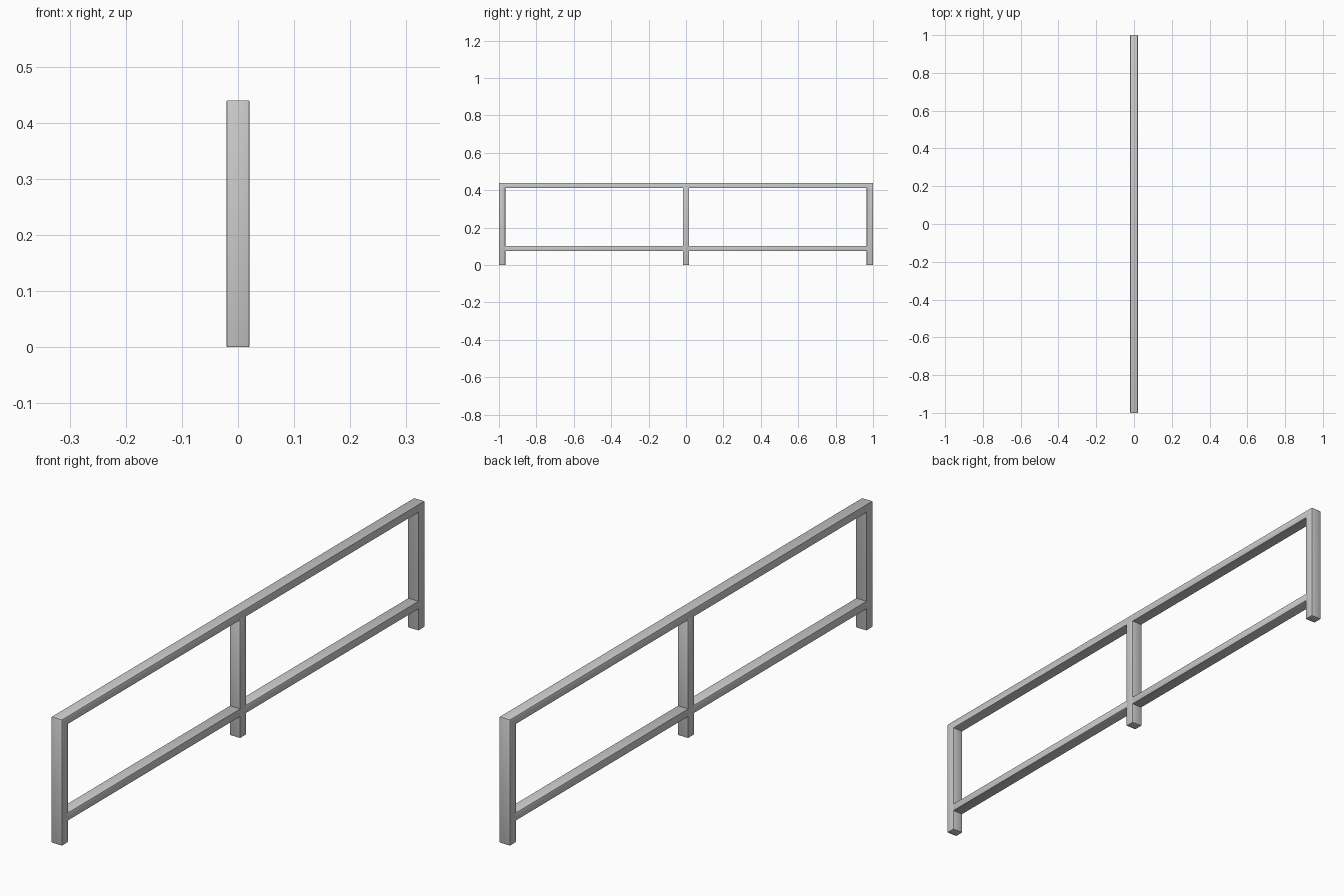
import bpy
import bmesh

if "Cube" in bpy.data.objects:
    bpy.data.objects.remove(bpy.data.objects["Cube"])

HALF_W = 0.0205   # half thickness of every bar along x
POST = 0.034      # post width along y
TOP = 0.44
RAIL = 0.028      # rail height


def extruded(name, outline):
    """Extrude a closed (y, z) outline across x and soften its edges."""
    bm = bmesh.new()
    face = bm.faces.new([bm.verts.new((-HALF_W, y, z)) for y, z in outline])
    ret = bmesh.ops.extrude_face_region(bm, geom=[face])
    verts = [g for g in ret["geom"] if isinstance(g, bmesh.types.BMVert)]
    bmesh.ops.translate(bm, verts=verts, vec=(2 * HALF_W, 0, 0))
    bmesh.ops.recalc_face_normals(bm, faces=bm.faces[:])
    mesh = bpy.data.meshes.new(name)
    bm.to_mesh(mesh)
    bm.free()
    ob = bpy.data.objects.new(name, mesh)
    bpy.context.collection.objects.link(ob)
    bevel = ob.modifiers.new("soft_edges", "BEVEL")
    bevel.width = 0.0025
    bevel.segments = 2
    bpy.ops.object.select_all(action='DESELECT')
    ob.select_set(True)
    bpy.context.view_layer.objects.active = ob
    bpy.ops.object.modifier_apply(modifier=bevel.name)
    bpy.ops.object.shade_smooth_by_angle()
    return ob


def bar(name, y0, y1, z0, z1):
    return extruded(name, [(y0, z0), (y1, z0), (y1, z1), (y0, z1)])


# Outer frame: both end posts joined by the top rail
inner = 1 - POST
under = TOP - RAIL
extruded("outer_frame", [(-1, 0), (-inner, 0), (-inner, under), (inner, under),
                         (inner, 0), (1, 0), (1, TOP), (-1, TOP)])

# Middle post, tucked slightly into the top rail
bar("middle_post", -POST / 2, POST / 2, 0, under + 0.004)

# Lower rails, one each side of the middle post, ends buried in the posts
for label, side in (("front", -1), ("back", 1)):
    ys = sorted((side * (POST / 2 - 0.004), side * (inner + 0.004)))
    bar(label + "_lower_rail", ys[0], ys[1], 0.075, 0.075 + RAIL)
